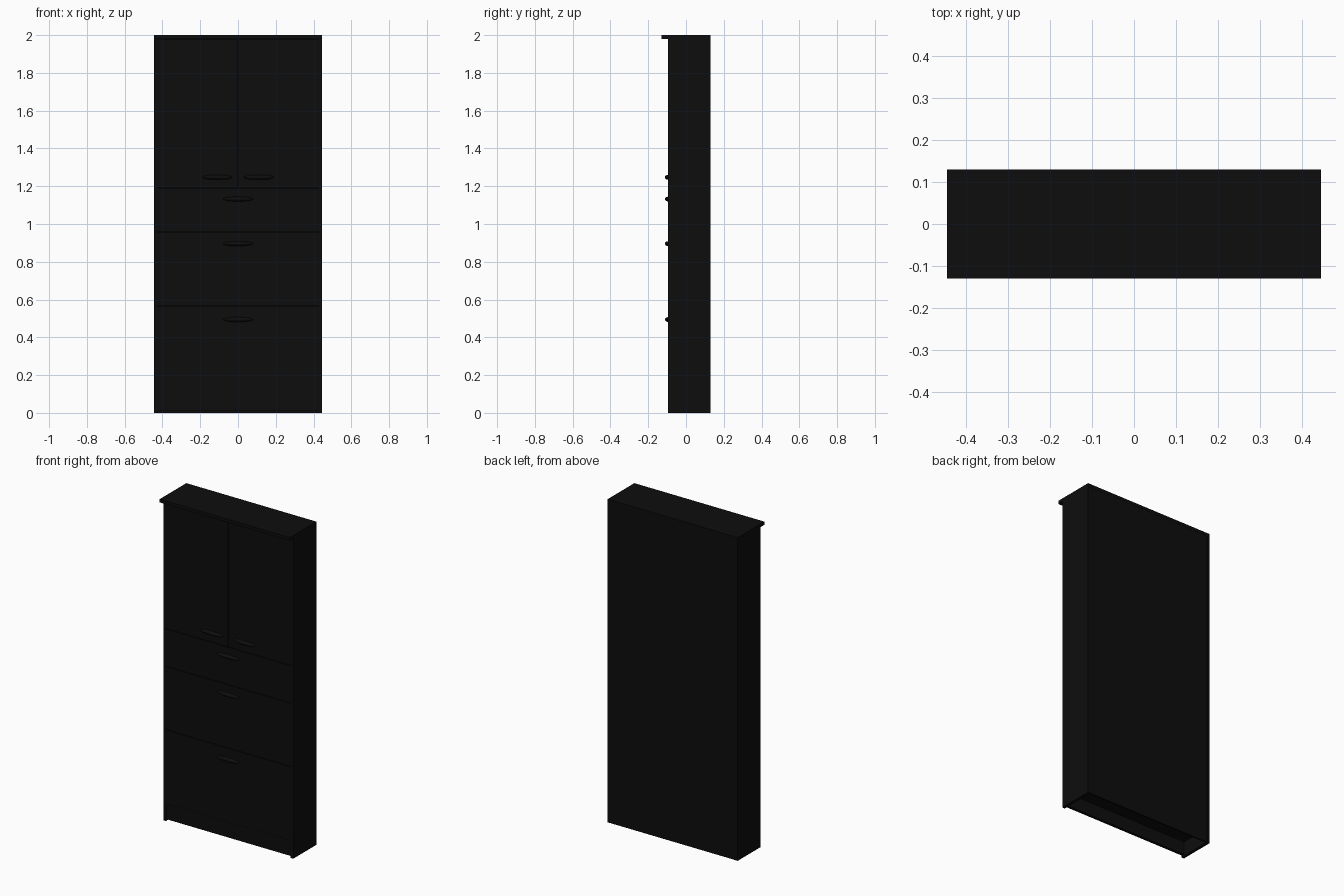
import bpy

if "Cube" in bpy.data.objects:
    bpy.data.objects.remove(bpy.data.objects["Cube"])

W, YF, YB, T = 0.445, -0.095, 0.13, 0.018   # half width, front, back, board thickness

black = bpy.data.materials.new("black_lacquer")
black.diffuse_color = (0.004, 0.004, 0.004, 1)
black.use_nodes = True
black.node_tree.nodes["Principled BSDF"].inputs["Base Color"].default_value = black.diffuse_color


def board(name, x0, x1, y0, y1, z0, z1):
    bpy.ops.mesh.primitive_cube_add(size=1, location=((x0 + x1) / 2, (y0 + y1) / 2, (z0 + z1) / 2))
    ob = bpy.context.object
    ob.name = name
    ob.scale = (x1 - x0, y1 - y0, z1 - z0)
    bpy.ops.object.transform_apply(location=False, rotation=False, scale=True)
    ob.data.materials.append(black)
    return ob


def handle(name, x, z):
    bpy.ops.mesh.primitive_uv_sphere_add(segments=24, ring_count=12, radius=1,
                                         location=(x, YF + 0.002, z), rotation=(0, 1.5707963, 0))
    ob = bpy.context.object
    ob.name = name
    ob.scale = (0.013, 0.019, 0.08)
    bpy.ops.object.transform_apply(location=False, rotation=True, scale=True)
    bpy.ops.object.shade_smooth_by_angle()
    ob.data.materials.append(black)


# carcass
inner = W - T
board("left_side", -W, -inner, YF, YB, 0, 1.98)
board("right_side", inner, W, YF, YB, 0, 1.98)
board("top_board", -W, W, -0.13, YB, 1.98, 2.0)
board("back_panel", -inner, inner, YB - 0.01, YB - 0.001, 0, 1.98)
board("bottom_shelf", -inner, inner, YF + 0.002, YB - 0.01, 0.09, 0.107)
board("plinth", -inner, inner, YF + 0.004, YF + 0.022, 0.01, 0.09)
board("middle_shelf", -inner, inner, YF + T, YB - 0.01, 1.18, 1.198)

# doors with a thin gap between them
G = 0.002
for side, s in (("left", -1), ("right", 1)):
    a, b = sorted((s * G, s * (inner - G)))
    board(side + "_door", a, b, YF, YF + T, 1.19 + G, 1.978)
    handle(side + "_door_handle", s * 0.11, 1.247)

# drawer and flap fronts
for name, z0, z1, hz in (("upper", 0.957, 1.19, 1.132),
                         ("middle", 0.565, 0.957, 0.896),
                         ("lower", 0.107, 0.565, 0.494)):
    board(name + "_drawer_front", -inner + G, inner - G, YF, YF + T, z0 + G, z1 - G)
    handle(name + "_drawer_handle", 0, hz)
